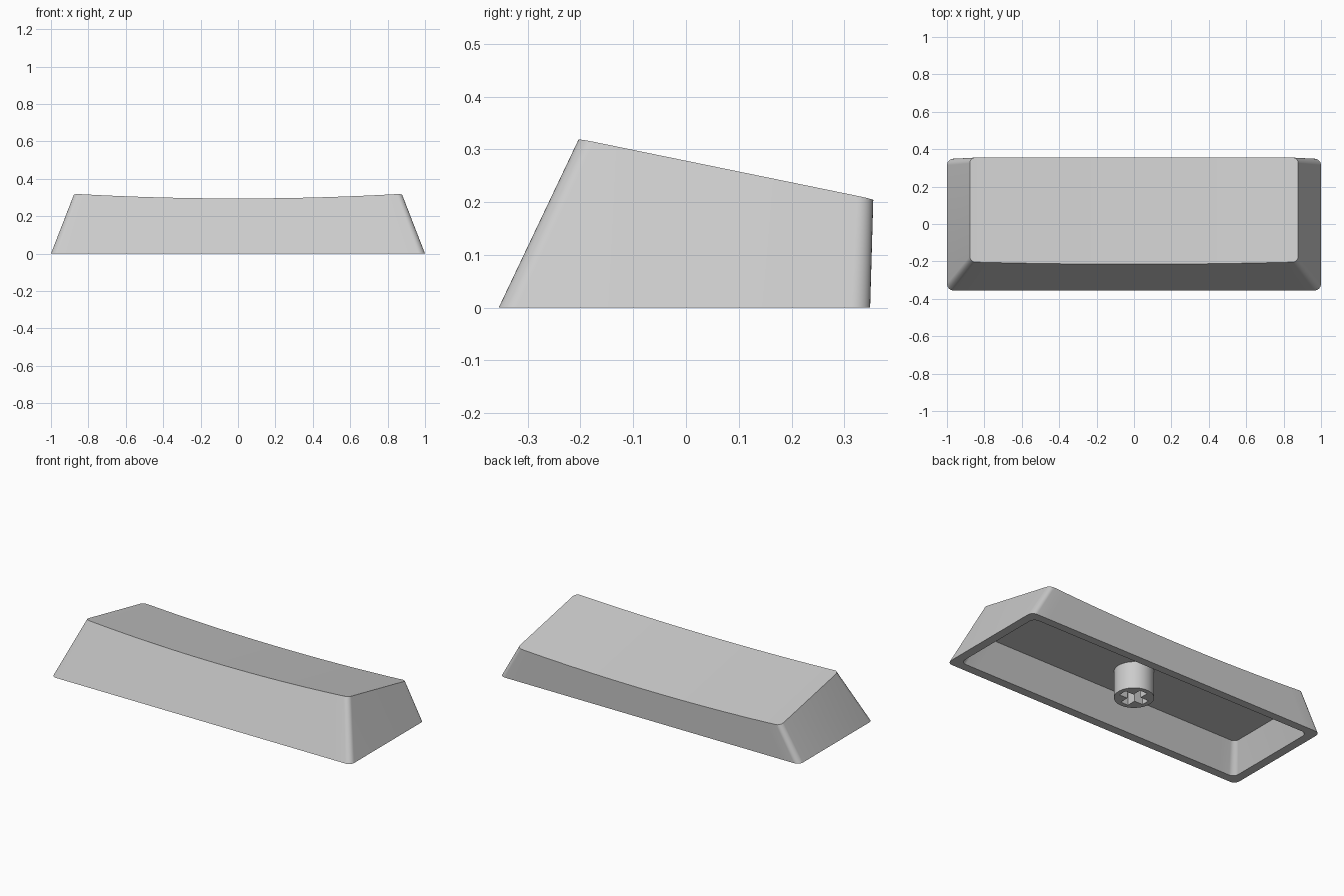
import bpy
import bmesh
import math

cube = bpy.data.objects.get("Cube")
if cube:
    bpy.data.objects.remove(cube, do_unlink=True)

grey = bpy.data.materials.new("light grey plastic")
grey.use_nodes = True
colour = (0.6, 0.6, 0.6, 1)
grey.diffuse_color = colour
grey.node_tree.nodes["Principled BSDF"].inputs["Base Color"].default_value = colour

ARC = 8      # segments in each rounded corner
SPAN = 24    # segments along each long edge


def rounded_ring(half_x, y0, y1, radius):
    """Front edge left to right, then back edge right to left."""
    def half(y, inward):
        pts = []
        for i in range(ARC + 1):
            a = math.pi / 2 * i / ARC
            pts.append((-half_x + radius * (1 - math.cos(a)),
                        y + inward * radius * (1 - math.sin(a))))
        x0 = half_x - radius
        mid = [(-x0 + 2 * x0 * i / SPAN, y) for i in range(1, SPAN)]
        return pts + mid + [(-x, yy) for x, yy in reversed(pts)]
    return half(y0, 1) + half(y1, -1)[::-1]


def select_only(ob):
    bpy.ops.object.select_all(action="DESELECT")
    ob.select_set(True)
    bpy.context.view_layer.objects.active = ob


# Hollow tapered cap with a sloping top dished along its length
TOP_X = 0.878
base = rounded_ring(1.0, -0.355, 0.349, 0.035)
crown = rounded_ring(TOP_X, -0.203, 0.355, 0.03)
outer_low = [(x, y, 0) for x, y in base]
outer_high = []
for (bx, by), (tx, ty) in zip(base, crown):
    height = 0.32 - 0.205 * (ty + 0.203)
    dip = 0.025 * (1 - (tx / TOP_X) ** 2)
    s = 1 - dip / height
    outer_high.append((bx + (tx - bx) * s, by + (ty - by) * s, height * s))
inner_low = [(x, y, 0) for x, y in rounded_ring(0.948, -0.303, 0.301, 0.035)]
inner_high = [(x, y, 0.16) for x, y in rounded_ring(0.89, -0.226, 0.301, 0.03)]

bm = bmesh.new()
rings = [[bm.verts.new(p) for p in ring]
         for ring in (outer_high, outer_low, inner_low, inner_high)]
n = len(base)
for a, b in zip(rings, rings[1:]):
    for i in range(n):
        j = (i + 1) % n
        bm.faces.new((a[i], a[j], b[j], b[i]))
for ring in (rings[0], rings[-1]):
    for i in range(n // 2 - 1):
        bm.faces.new((ring[i], ring[i + 1], ring[n - 2 - i], ring[n - 1 - i]))
bmesh.ops.recalc_face_normals(bm, faces=bm.faces)
mesh = bpy.data.meshes.new("cap_shell")
bm.to_mesh(mesh)
bm.free()
cap = bpy.data.objects.new("cap_shell", mesh)
bpy.context.collection.objects.link(cap)
mesh.materials.append(grey)
select_only(cap)
bpy.ops.object.shade_smooth_by_angle(angle=math.radians(25))

# Round mounting stem with a cross-shaped socket
L, W = 0.08, 0.025
quarter = [(L, -W), (L, W), (W, W)]
cross = []
for k in range(4):
    c, s = round(math.cos(k * math.pi / 2)), round(math.sin(k * math.pi / 2))
    cross += [(c * x - s * y, s * x + c * y) for x, y in quarter]
circle = [(0.107 * math.cos(2 * math.pi * i / 48),
           0.107 * math.sin(2 * math.pi * i / 48)) for i in range(48)]

curve = bpy.data.curves.new("mounting_stem", "CURVE")
curve.dimensions = "2D"
curve.fill_mode = "BOTH"
curve.extrude = 0.0805
for outline in (circle, cross):
    spline = curve.splines.new("POLY")
    spline.points.add(len(outline) - 1)
    for point, (x, y) in zip(spline.points, outline):
        point.co = (x, y, 0, 1)
    spline.use_cyclic_u = True
stem = bpy.data.objects.new("mounting_stem", curve)
stem.location.z = 0.0805
bpy.context.collection.objects.link(stem)
curve.materials.append(grey)
select_only(stem)
bpy.ops.object.convert(target="MESH")
bm = bmesh.new()
bm.from_mesh(stem.data)
bmesh.ops.remove_doubles(bm, verts=bm.verts, dist=0.0001)
bmesh.ops.recalc_face_normals(bm, faces=bm.faces)
bm.to_mesh(stem.data)
bm.free()
bpy.ops.object.shade_smooth_by_angle(angle=math.radians(30))
